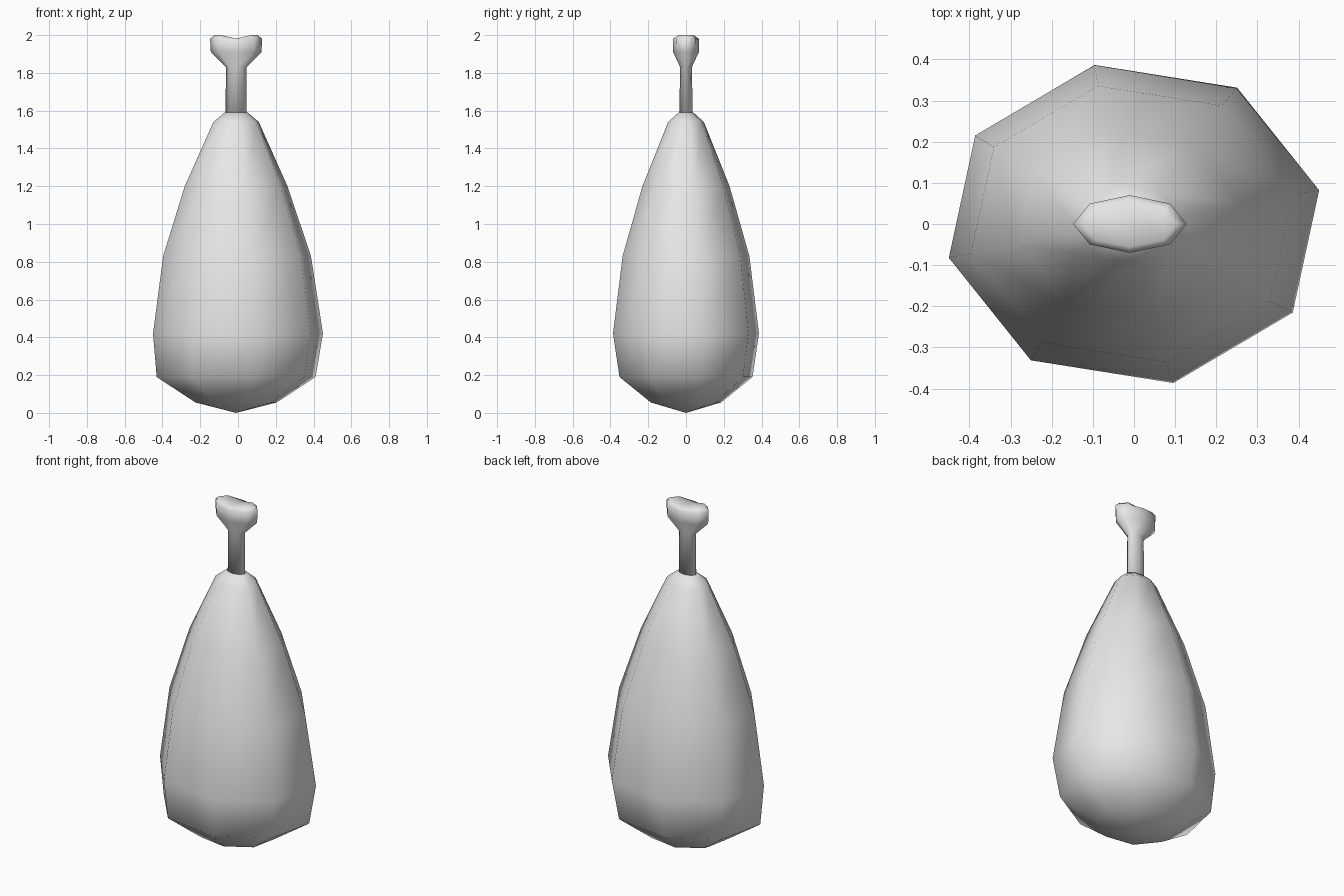
import bpy
import bmesh
from math import cos, sin, radians

SIDES = 8
CENTRE_X = -0.01

old = bpy.data.objects.get("Cube")
if old:
    bpy.data.objects.remove(old, do_unlink=True)


def material(name, colour):
    mat = bpy.data.materials.new(name)
    mat.use_nodes = True
    mat.diffuse_color = colour
    mat.node_tree.nodes["Principled BSDF"].inputs["Base Color"].default_value = colour
    return mat


def loft(name, rings, phase, mat, base=None, dip=0.0):
    """Bridge elliptical rings (z, x radius, y radius, x centre) into a smooth closed form."""
    bm = bmesh.new()
    loops = []
    for z, rx, ry, cx in rings:
        angles = [radians(phase + 360 * i / SIDES) for i in range(SIDES)]
        loops.append([bm.verts.new((cx + rx * cos(a), ry * sin(a), z)) for a in angles])
    for low, high in zip(loops, loops[1:]):
        for i in range(SIDES):
            j = (i + 1) % SIDES
            bm.faces.new((low[i], low[j], high[j], high[i]))
    # Bottom: a fan to a point, or a flat cap
    if base is None:
        bm.faces.new(loops[0][::-1])
    else:
        tip = bm.verts.new(base)
        for i in range(SIDES):
            bm.faces.new((tip, loops[0][(i + 1) % SIDES], loops[0][i]))
    # Top: two halves meeting in a shallow saddle
    top = loops[-1]
    quarter = SIDES // 4
    for i in (quarter, -quarter):
        top[i].co.z -= dip
    bm.faces.new(top[-quarter:] + top[:quarter + 1])
    bm.faces.new(top[quarter:SIDES - quarter + 1])
    bmesh.ops.recalc_face_normals(bm, faces=bm.faces)
    for face in bm.faces:
        face.smooth = True
    mesh = bpy.data.meshes.new(name)
    bm.to_mesh(mesh)
    bm.free()
    mesh.materials.append(mat)
    obj = bpy.data.objects.new(name, mesh)
    bpy.context.collection.objects.link(obj)
    return obj


grey = material("plain grey", (0.8, 0.8, 0.8, 1.0))

# Pear-shaped meat, tapering up to the bone
meat = [
    (0.055, 0.22, 0.19, CENTRE_X),
    (0.19, 0.43, 0.36, CENTRE_X),
    (0.42, 0.46, 0.395, 0.0),
    (0.83, 0.40, 0.343, -0.005),
    (1.20, 0.278, 0.236, CENTRE_X),
    (1.54, 0.123, 0.097, CENTRE_X),
    (1.59, 0.062, 0.04, CENTRE_X),
]
loft("meat", meat, 12, grey, base=(CENTRE_X, 0, 0))

# Slim bone shaft with a flared, two-knobbed end
bone = [
    (1.56, 0.056, 0.036, CENTRE_X),
    (1.83, 0.054, 0.031, CENTRE_X),
    (1.91, 0.134, 0.068, CENTRE_X),
    (1.98, 0.138, 0.07, CENTRE_X),
    (2.00, 0.115, 0.055, CENTRE_X),
]
loft("bone", bone, 0, grey, dip=0.018)
